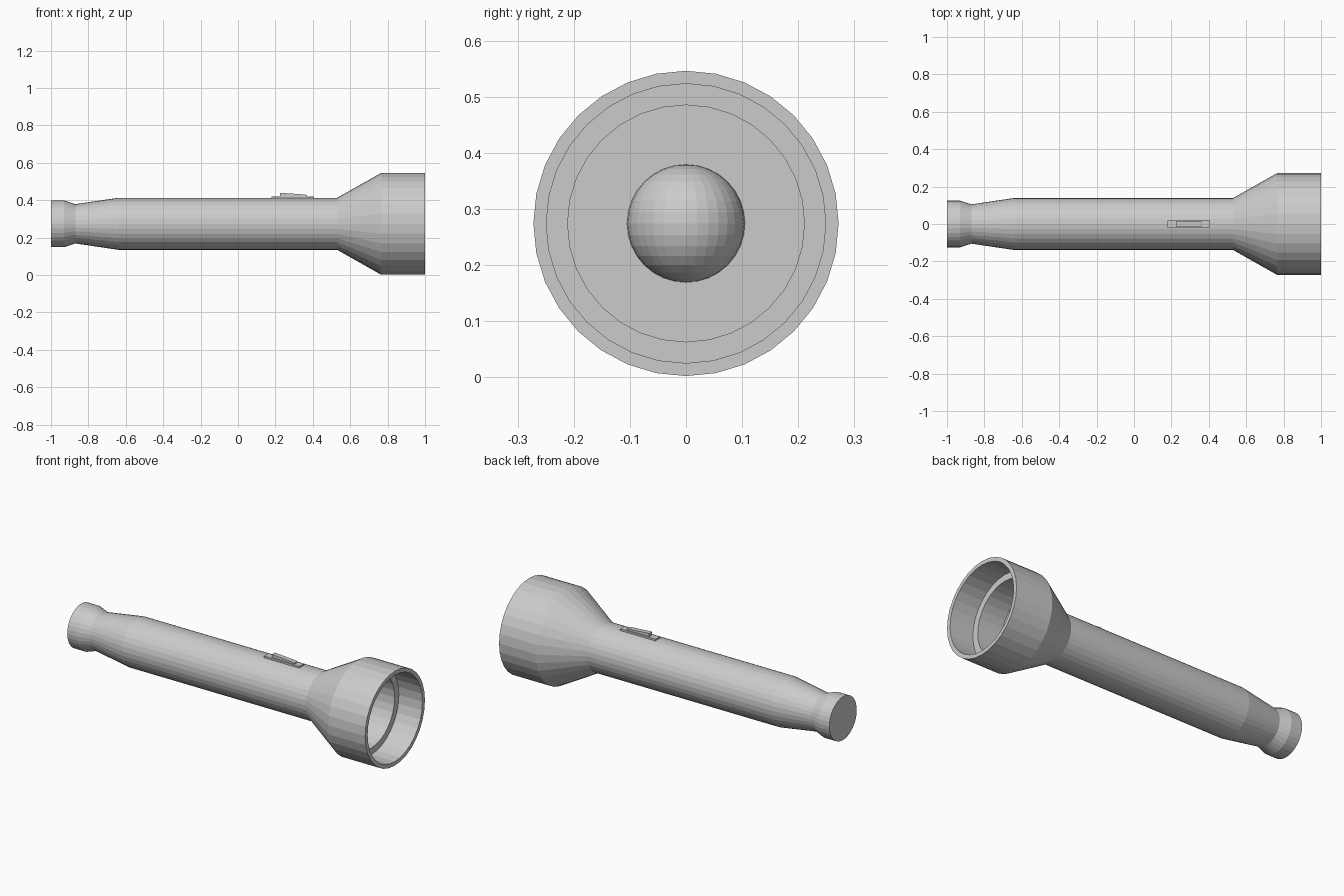
import bpy, bmesh, math

if "Cube" in bpy.data.objects:
    bpy.data.objects.remove(bpy.data.objects["Cube"])

CZ = 0.274   # height of the torch axis
SIDES = 32


def make_object(name, bm):
    bmesh.ops.recalc_face_normals(bm, faces=bm.faces)
    mesh = bpy.data.meshes.new(name)
    bm.to_mesh(mesh)
    bm.free()
    ob = bpy.data.objects.new(name, mesh)
    bpy.context.collection.objects.link(ob)
    return ob


def lathe_x(name, profile):
    """Revolve (x, radius) points around the torch axis and cap both ends."""
    bm = bmesh.new()
    rings = []
    for x, r in profile:
        angles = [2 * math.pi * i / SIDES for i in range(SIDES)]
        rings.append([bm.verts.new((x, r * math.cos(a), CZ + r * math.sin(a))) for a in angles])
    for a, b in zip(rings, rings[1:]):
        for i in range(SIDES):
            j = (i + 1) % SIDES
            bm.faces.new((a[i], a[j], b[j], b[i]))
    bm.faces.new(rings[0])
    bm.faces.new(rings[-1])
    return make_object(name, bm)


def extrude_y(name, outline, half):
    """Extrude an (x, z) outline symmetrically across y."""
    bm = bmesh.new()
    face = bm.faces.new([bm.verts.new((x, -half, z)) for x, z in outline])
    new = bmesh.ops.extrude_face_region(bm, geom=[face])["geom"]
    bmesh.ops.translate(bm, vec=(0, 2 * half, 0),
                        verts=[v for v in new if isinstance(v, bmesh.types.BMVert)])
    return make_object(name, bm)


# Tail, barrel and flared head, turning back inside to the stepped reflector well
lathe_x("torch_body", [
    (-1.0, 0.125), (-0.93, 0.125), (-0.87, 0.105), (-0.64, 0.139),
    (0.53, 0.139), (0.765, 0.272), (1.0, 0.272),
    (1.0, 0.249), (0.85, 0.249), (0.85, 0.211), (0.70, 0.211)])

# Bulb at the bottom of the well
bm = bmesh.new()
bmesh.ops.create_uvsphere(bm, u_segments=32, v_segments=16, radius=0.105)
bmesh.ops.translate(bm, verts=bm.verts, vec=(0.70, 0, CZ))
make_object("bulb", bm)

# Switch plate and sloped thumb button
extrude_y("switch_plate", [(0.18, 0.39), (0.405, 0.39), (0.405, 0.421), (0.18, 0.421)], 0.02)
extrude_y("switch_button", [(0.225, 0.41), (0.368, 0.41), (0.368, 0.428), (0.353, 0.431),
                            (0.225, 0.44)], 0.014)
